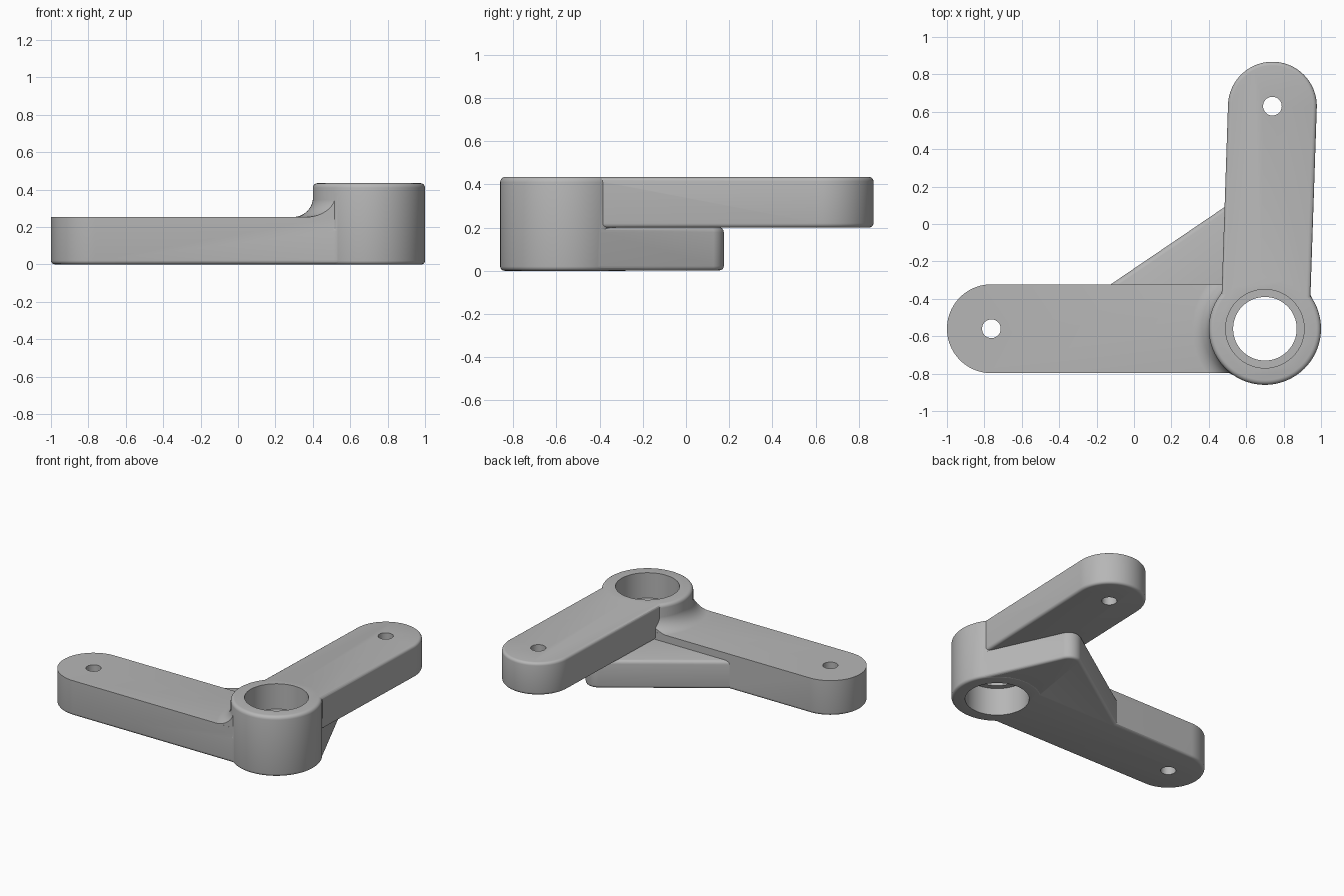
import bpy, bmesh
from math import sin, cos, pi, radians
from mathutils import Vector
from mathutils.geometry import convex_hull_2d

old = bpy.data.objects.get("Cube")
if old:
    bpy.data.objects.remove(old, do_unlink=True)

HUB = (0.70, -0.56)
TIP_A = (-0.7625, -0.56)
TIP_B = (0.74, 0.63)
ARM_R = 0.2375

grey = bpy.data.materials.new("plain grey")
grey.use_nodes = True
grey.diffuse_color = (0.47, 0.47, 0.47, 1)
grey.node_tree.nodes["Principled BSDF"].inputs["Base Color"].default_value = (0.47, 0.47, 0.47, 1)


def finish(bm, name):
    bmesh.ops.recalc_face_normals(bm, faces=bm.faces)
    mesh = bpy.data.meshes.new(name)
    bm.to_mesh(mesh)
    bm.free()
    mesh.materials.append(grey)
    obj = bpy.data.objects.new(name, mesh)
    bpy.context.collection.objects.link(obj)
    return obj


def slab(name, circles, z0, z1, round_bottom=0, round_top=0, n=96):
    """Upright slab whose outline wraps around circles (x, y, radius)."""
    pts = [Vector((x + r * cos(2 * pi * i / n), y + r * sin(2 * pi * i / n)))
           for x, y, r in circles for i in range(n)]
    bm = bmesh.new()
    base = bm.faces.new([bm.verts.new((pts[i].x, pts[i].y, z0)) for i in convex_hull_2d(pts)])
    ext = bmesh.ops.extrude_face_region(bm, geom=[base], use_keep_orig=True)
    top = [v for v in ext["geom"] if isinstance(v, bmesh.types.BMVert)]
    bmesh.ops.translate(bm, verts=top, vec=(0, 0, z1 - z0))
    mid = (z0 + z1) / 2
    for size, above in ((round_bottom, False), (round_top, True)):
        rim = [e for e in bm.edges if all((v.co.z > mid) == above for v in e.verts)]
        if size:
            bmesh.ops.bevel(bm, geom=rim, offset=size, segments=4, profile=0.5, affect='EDGES')
    return finish(bm, name)


def combine(target, tool, operation):
    mod = target.modifiers.new(operation.lower(), 'BOOLEAN')
    mod.operation, mod.solver, mod.object = operation, 'EXACT', tool
    bpy.context.view_layer.objects.active = target
    bpy.ops.object.modifier_apply(modifier=mod.name)
    bpy.data.objects.remove(tool, do_unlink=True)


# Hub, two arms at different heights, and the web under the upper arm
bracket = slab("lever_bracket", [(*HUB, 0.30)], 0, 0.435, 0.02, 0.025)
lower_arm = slab("lower_arm", [(*TIP_A, ARM_R), (*HUB, ARM_R)], 0.001, 0.255, 0.02)
upper_arm = slab("upper_arm", [(*TIP_B, ARM_R), (*HUB, ARM_R)], 0.2, 0.434, 0.02, 0.02)
web = slab("web", [(-0.189, -0.415, 0.04), (0.635, 0.09, 0.085), (*HUB, 0.297)],
           0.002, 0.203, 0.02, 0.025)

# Concave fillet between the hub and the lower arm, trimmed to the arm width
bm = bmesh.new()
R = 0.106
profile = [(0.25, 0.36), (0.25, 0.2), (0.405, 0.2)]
profile += [(0.405 - R * sin(a), 0.36 - R * cos(a)) for a in (pi / 2 * i / 12 for i in range(13))]
verts = [bm.verts.new((HUB[0] + r, HUB[1], z)) for r, z in profile]
edges = [bm.edges.new((v, verts[i - 1])) for i, v in enumerate(verts)]
bmesh.ops.spin(bm, geom=verts + edges, cent=(*HUB, 0), axis=(0, 0, 1),
               angle=2 * pi, steps=96, use_merge=True)
bmesh.ops.remove_doubles(bm, verts=bm.verts, dist=0.0001)
fillet = finish(bm, "hub_fillet")
bm = bmesh.new()
bmesh.ops.create_cube(bm, size=1)
bmesh.ops.scale(bm, verts=bm.verts, vec=(0.5, 0.474, 0.3))
bmesh.ops.translate(bm, verts=bm.verts, vec=(HUB[0] - 0.25, HUB[1], 0.3))
combine(fillet, finish(bm, "trim_box"), 'INTERSECT')

for part in (lower_arm, upper_arm, web, fillet):
    combine(bracket, part, 'UNION')

# Hub bore with a narrow inner lip, and the two pin holes
for (x, y), r, z0, z1 in ((HUB, 0.21, -0.1, 0.2), (HUB, 0.21, 0.252, 0.6), (HUB, 0.17, -0.2, 0.7),
                          (TIP_A, 0.05, -0.1, 0.6), (TIP_B, 0.05, -0.1, 0.6)):
    combine(bracket, slab("cutter", [(x, y, r)], z0, z1, n=64), 'DIFFERENCE')

bpy.ops.object.select_all(action='DESELECT')
bracket.select_set(True)
bpy.context.view_layer.objects.active = bracket
bpy.ops.object.shade_smooth_by_angle(angle=radians(30))
